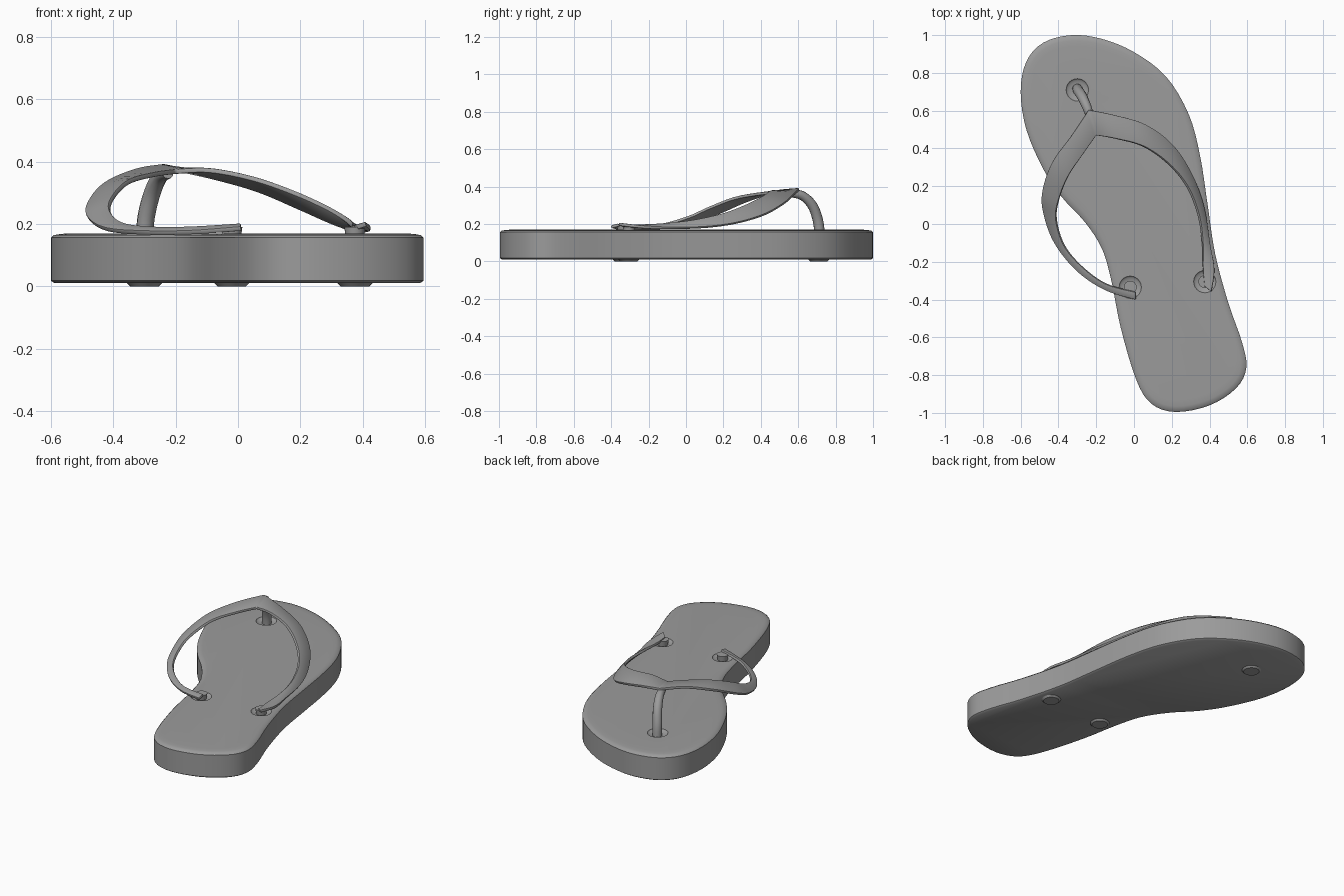
import bpy, bmesh, math
from mathutils import Vector

cube = bpy.data.objects.get("Cube")
if cube:
    bpy.data.objects.remove(cube, do_unlink=True)

rubber = bpy.data.materials.new("grey rubber")
rubber.use_nodes = True
GREY = (.33, .33, .33, 1)
rubber.diffuse_color = GREY
rubber.node_tree.nodes["Principled BSDF"].inputs["Base Color"].default_value = GREY


def spline(points, steps, closed=False):
    """Smooth curve through the points (Catmull-Rom)."""
    pts = [Vector(p) for p in points]
    n = len(pts)
    pick = (lambda i: pts[i % n]) if closed else (lambda i: pts[max(0, min(n - 1, i))])
    out = []
    for i in range(n if closed else n - 1):
        a, b, c, d = (pick(i + k) for k in (-1, 0, 1, 2))
        for s in range(steps):
            t = s / steps
            out.append(b + (c - a) * t / 2
                       + (a * 2 - b * 5 + c * 4 - d) * t * t / 2
                       + (b * 3 - a - c * 3 + d) * t ** 3 / 2)
    if not closed:
        out.append(pts[-1])
    return out


def make_object(name, bm):
    bmesh.ops.recalc_face_normals(bm, faces=bm.faces)
    mesh = bpy.data.meshes.new(name)
    bm.to_mesh(mesh)
    bm.free()
    mesh.materials.append(rubber)
    obj = bpy.data.objects.new(name, mesh)
    bpy.context.collection.objects.link(obj)
    return obj


def activate(obj):
    bpy.ops.object.select_all(action='DESELECT')
    obj.select_set(True)
    bpy.context.view_layer.objects.active = obj


def finish(obj, angle=40):
    """Apply the modifiers and shade smoothly, keeping hard edges."""
    activate(obj)
    for mod in list(obj.modifiers):
        bpy.ops.object.modifier_apply(modifier=mod.name)
    bpy.ops.object.shade_smooth_by_angle(angle=math.radians(angle))


def disc(name, x, y, low, high, r_low, r_high):
    bm = bmesh.new()
    bmesh.ops.create_cone(bm, cap_ends=True, segments=24,
                          radius1=r_low, radius2=r_high, depth=high - low)
    bmesh.ops.translate(bm, vec=(x, y, (low + high) / 2), verts=bm.verts)
    return make_object(name, bm)


# Sole: foot outline stacked in rings with softly rounded rims
outline = spline([
    (-.33, 1), (-.48, .96), (-.57, .86), (-.6, .7), (-.57, .5), (-.48, .29),
    (-.38, .14), (-.26, .01), (-.17, -.13), (-.12, -.3), (-.07, -.55),
    (.01, -.82), (.09, -.95), (.22, -.995), (.4, -.96), (.54, -.87),
    (.595, -.76), (.57, -.62), (.5, -.42), (.43, -.16), (.39, .1),
    (.35, .36), (.29, .58), (.17, .78), (0, .91), (-.17, .98)], 4, closed=True)
count = len(outline)
bm = bmesh.new()
rings = []
for inset, z in [(.012, .01), (0, .018), (0, .156), (.008, .164), (.03, .168), (.06, .17)]:
    ring = []
    for i, p in enumerate(outline):
        along = (outline[(i + 1) % count] - outline[i - 1]).normalized()
        ring.append(bm.verts.new((p.x - along.y * inset, p.y + along.x * inset, z)))
    rings.append(ring)
for low, high in zip(rings, rings[1:]):
    for i in range(count):
        j = (i + 1) % count
        bm.faces.new((low[i], low[j], high[j], high[i]))
bm.faces.new(rings[0])
bm.faces.new(rings[-1])
sole = make_object("sole", bm)

# Anchors: shallow dimple in the sole and a round plug head underneath
anchors = {"toe": (-.3, .71), "right": (-.02, -.335), "left": (.375, -.305)}
for side, (x, y) in anchors.items():
    bm = bmesh.new()
    bmesh.ops.create_uvsphere(bm, u_segments=24, v_segments=16, radius=1)
    bmesh.ops.scale(bm, vec=(.06, .06, .018), verts=bm.verts)
    bmesh.ops.translate(bm, vec=(x, y, .172), verts=bm.verts)
    cutter = make_object(side + "_dimple_cutter", bm)
    cutter.hide_render = True
    cut = sole.modifiers.new("dimple", 'BOOLEAN')
    cut.operation = 'DIFFERENCE'
    cut.object = cutter
    activate(sole)
    bpy.ops.object.modifier_apply(modifier=cut.name)
    bpy.data.objects.remove(cutter, do_unlink=True)
    finish(disc(side + "_plug_head", x, y, 0, .012, .046, .058))
    if side != "toe":
        finish(disc(side + "_strap_plug", x, y, .14, .19, .027, .034))
finish(sole)

# Strap: each half runs from the toe joint to its heel-side plug,
# given by its outer and inner edges
joint_outer, joint_inner = (-.24, .605, .385), (-.2, .47, .368)
right_outer = [joint_outer, (-.33, .47, .37), (-.43, .33, .325), (-.482, .18, .26),
               (-.478, .06, .215), (-.42, -.1, .182), (-.3, -.25, .172),
               (-.15, -.35, .173), (.01, -.4, .185)]
right_inner = [joint_inner, (-.27, .37, .358), (-.35, .25, .335), (-.4, .12, .285),
               (-.41, .02, .24), (-.37, -.11, .2), (-.28, -.22, .186),
               (-.15, -.315, .186), (.01, -.36, .195)]
left_outer = [joint_outer, (-.1, .575, .355), (.06, .525, .31), (.2, .42, .25),
              (.3, .27, .205), (.365, .1, .182), (.4, -.1, .178),
              (.425, -.24, .185), (.41, -.36, .2)]
left_inner = [joint_inner, (-.09, .45, .372), (.05, .41, .345), (.18, .32, .3),
              (.28, .2, .255), (.34, .05, .22), (.362, -.1, .2),
              (.365, -.24, .19), (.375, -.33, .188)]
STEPS = 6
outer = spline(right_outer, STEPS)[::-1] + spline(left_outer, STEPS)[1:]
inner = spline(right_inner, STEPS)[::-1] + spline(left_inner, STEPS)[1:]
bm = bmesh.new()
rows = [(bm.verts.new(o), bm.verts.new(i)) for o, i in zip(outer, inner)]
for (a, b), (c, d) in zip(rows, rows[1:]):
    bm.faces.new((a, c, d, b))
strap = make_object("strap", bm)
solid = strap.modifiers.new("thickness", 'SOLIDIFY')
solid.thickness = .016
solid.offset = 0
rim = strap.modifiers.new("soft_rim", 'BEVEL')
rim.width = .004
rim.segments = 2
rim.limit_method = 'ANGLE'
rim.angle_limit = math.radians(50)
finish(strap)

# Toe post: curved round stem flaring into the strap joint
curve = bpy.data.curves.new("toe_post", 'CURVE')
curve.dimensions = '3D'
curve.bevel_depth = .028
curve.bevel_resolution = 4
curve.use_fill_caps = True
path = spline([(-.3, .715, .14), (-.295, .705, .22), (-.275, .675, .3),
               (-.25, .62, .352), (-.225, .55, .365)], 5)
stem = curve.splines.new('POLY')
stem.points.add(len(path) - 1)
for i, (point, p) in enumerate(zip(stem.points, path)):
    point.co = (*p, 1)
    point.radius = 1 - .35 * (i / len(path)) ** 3
curve.materials.append(rubber)
post = bpy.data.objects.new("toe_post", curve)
bpy.context.collection.objects.link(post)
activate(post)
bpy.ops.object.convert(target='MESH')
finish(bpy.context.view_layer.objects.active)
